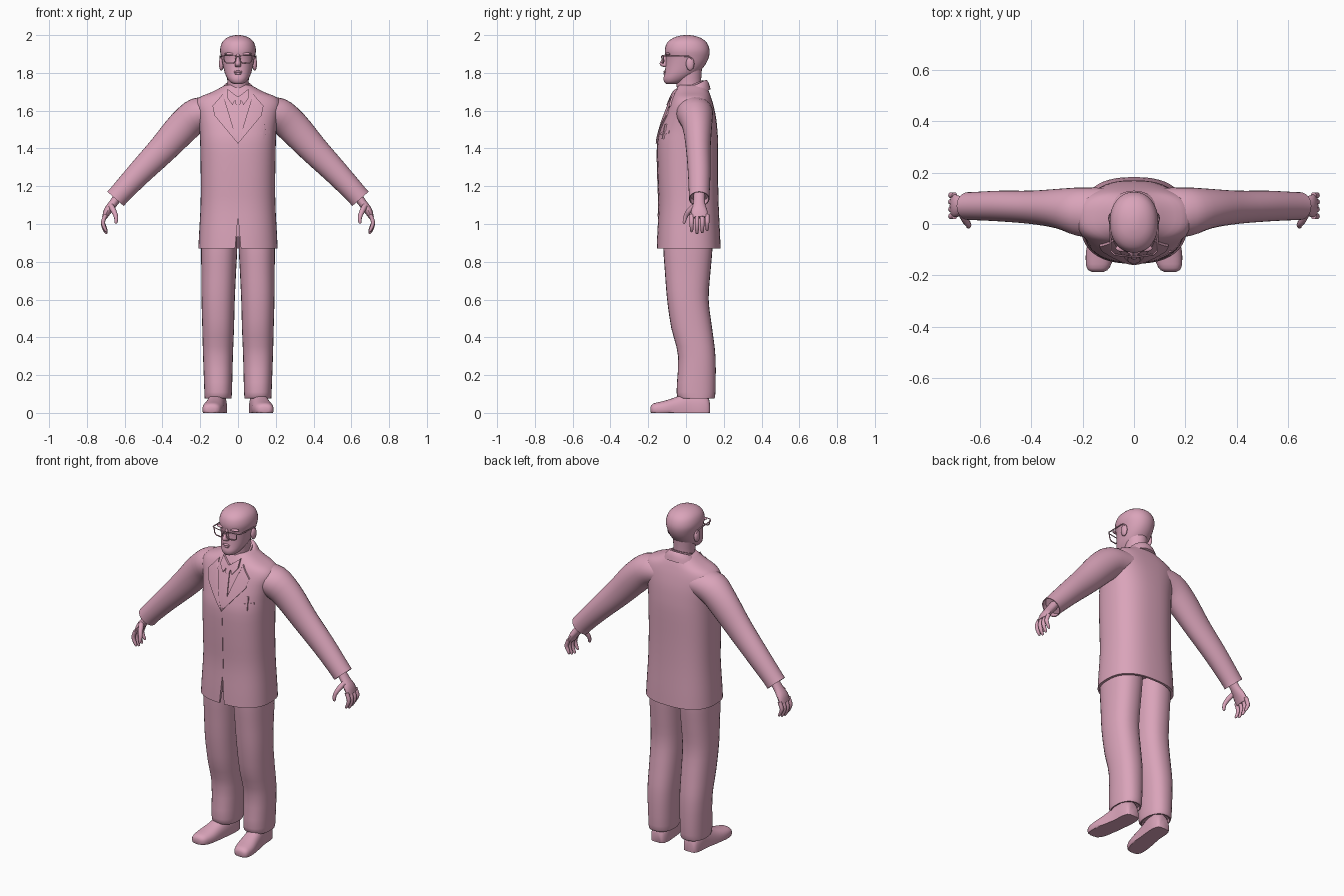
import bpy, bmesh, math
from mathutils import Vector
from mathutils.bvhtree import BVHTree

if "Cube" in bpy.data.objects:
    bpy.data.objects.remove(bpy.data.objects["Cube"])

pink = bpy.data.materials.new("dusty pink")
pink.diffuse_color = (0.70, 0.37, 0.49, 1)
pink.use_nodes = True
pink.node_tree.nodes["Principled BSDF"].inputs["Base Color"].default_value = pink.diffuse_color


def finish(name, bm, mirror=False):
    bmesh.ops.recalc_face_normals(bm, faces=bm.faces)
    me = bpy.data.meshes.new(name)
    bm.to_mesh(me)
    bm.free()
    me.materials.append(pink)
    ob = bpy.data.objects.new(name, me)
    bpy.context.collection.objects.link(ob)
    if mirror:
        ob.modifiers.new("mirror", 'MIRROR').use_mirror_merge = False
    return ob


def stack(rows, tilt=0):
    """Horizontal rings from (z, front y, back y, half width, centre x)."""
    out = []
    for z, f, b, rx, *cx in rows:
        ry = (b - f) / 2
        out.append((Vector((cx[0] if cx else 0, (f + b) / 2, z)),
                    Vector((rx, 0, 0)), Vector((0, ry, tilt * ry))))
    return out


def path(rows):
    """Rings square to a path from (x, y, z, radius across, radius along y)."""
    pts = [Vector(r[:3]) for r in rows]
    out = []
    for i, r in enumerate(rows):
        t = (pts[min(i + 1, len(pts) - 1)] - pts[max(i - 1, 0)]).normalized()
        u = Vector((0, 1, 0)).cross(t).normalized()
        out.append((pts[i], u * r[3], t.cross(u) * r[4]))
    return out


def smooth(a, b, c, d, t):
    return 0.5 * (2 * b + (c - a) * t + (2 * a - 5 * b + 4 * c - d) * t * t
                  + (3 * b - a - 3 * c + d) * t ** 3)


def loft(name, st, n=28, power=2, steps=3, recess=0, mirror=False, floor=None):
    """Skin over the rings; recess hollows the first end like a cloth hem."""
    rings = []
    for i in range(len(st) - 1):
        q = [st[max(i - 1, 0)], st[i], st[i + 1], st[min(i + 2, len(st) - 1)]]
        for k in range(steps):
            rings.append([smooth(q[0][j], q[1][j], q[2][j], q[3][j], k / steps) for j in range(3)])
    rings.append(st[-1])
    if recess:
        c, u, v = st[0]
        d = (st[1][0] - c).normalized() * recess
        rings = [(c + d, u * .9, v * .9), (c, u * .92, v * .92)] + rings
    bm = bmesh.new()
    loops = []
    for c, u, v in rings:
        loop = []
        for k in range(n):
            a = 2 * math.pi * k / n
            x, y = (math.copysign(abs(w) ** (2 / power), w) for w in (math.cos(a), math.sin(a)))
            p = c + u * x + v * y
            if floor is not None:
                p.z = max(p.z, floor)
            loop.append(bm.verts.new(p))
        loops.append(loop)
    for a, b in zip(loops, loops[1:]):
        for k in range(n):
            bm.faces.new((a[k], a[(k + 1) % n], b[(k + 1) % n], b[k]))
    bm.faces.new(loops[0])
    bm.faces.new(loops[-1])
    return finish(name, bm, mirror)


def ball(name, loc, size, mirror=False):
    bm = bmesh.new()
    bmesh.ops.create_uvsphere(bm, u_segments=16, v_segments=10, radius=1)
    for v in bm.verts:
        v.co = Vector([a * s + l for a, s, l in zip(v.co, size, loc)])
    return finish(name, bm, mirror)


# jacket body
jacket = loft("jacket", stack([
    (.87, -.155, .183, .21), (.95, -.152, .18, .206), (1.1, -.145, .173, .198),
    (1.25, -.15, .17, .197), (1.42, -.152, .17, .2), (1.5, -.137, .166, .204),
    (1.57, -.115, .158, .215), (1.63, -.092, .145, .228), (1.67, -.075, .133, .205),
    (1.70, -.06, .122, .135), (1.735, -.04, .105, .07)]), n=48, power=2.5, recess=.06)
tree = BVHTree.FromPolygons([v.co for v in jacket.data.vertices],
                            [p.vertices for p in jacket.data.polygons])


def plate(name, outline, lift, mirror=True):
    """Flat (x, z) outline laid on the front of the jacket."""
    bm = bmesh.new()
    bm.faces.new([bm.verts.new((x, 0, z)) for x, z in outline])
    bmesh.ops.triangulate(bm, faces=bm.faces)
    bmesh.ops.subdivide_edges(bm, edges=bm.edges, cuts=5, use_grid_fill=True)
    for v in bm.verts:
        hit = tree.ray_cast(Vector((v.co.x, -1, v.co.z)), Vector((0, 1, 0)))[0]
        hit = hit or tree.find_nearest(v.co)[0]
        v.co.y = hit.y + .004
    top = bmesh.ops.extrude_face_region(bm, geom=bm.faces[:])["geom"]
    for v in top:
        if isinstance(v, bmesh.types.BMVert):
            v.co.y -= lift + .004
    return finish(name, bm, mirror)


# lapels, shirt collar, tie, front seam and pocket details
plate("lapel", [(.0, 1.425), (.062, 1.56), (.08, 1.69), (.1, 1.665), (.135, 1.625),
                (.112, 1.615), (.125, 1.575)], .009)
plate("shirt_collar", [(.004, 1.675), (.03, 1.63), (.058, 1.67), (.055, 1.715)], .012)
plate("tie_knot", [(-.018, 1.675), (.018, 1.675), (.011, 1.63), (-.011, 1.63)], .012, False)
plate("tie", [(-.01, 1.63), (.01, 1.63), (.026, 1.5), (0, 1.43), (-.026, 1.5)], .006, False)
plate("front_seam", [(-.003, 1.43), (.004, 1.43), (.004, 1.04), (-.003, 1.04)], .003, False)
plate("breast_pocket", [(.1, 1.47), (.17, 1.48), (.17, 1.495), (.1, 1.485)], .003, False)
plate("pocket_pen", [(.136, 1.45), (.145, 1.45), (.145, 1.53), (.136, 1.53)], .008, False)

# small opening at the front of the hem
bm = bmesh.new()
face = bm.faces.new([bm.verts.new(p) for p in ((-.017, -.3, .85), (.017, -.3, .85), (0, -.3, 1.04))])
ext = bmesh.ops.extrude_face_region(bm, geom=[face])["geom"]
bmesh.ops.translate(bm, verts=[g for g in ext if isinstance(g, bmesh.types.BMVert)], vec=(0, .165, 0))
cutter = finish("hem_cutter", bm)
cutter.hide_render = True
cutter.hide_set(True)
cut = jacket.modifiers.new("hem", 'BOOLEAN')
cut.operation, cut.object = 'DIFFERENCE', cutter

# jacket collar, higher at the back
loft("jacket_collar", stack([(1.66, -.095, .13, .118), (1.695, -.075, .122, .1),
                             (1.72, -.052, .112, .08), (1.727, -.045, .105, .072)], .48))
loft("shirt_band", stack([(1.68, -.06, .1, .07), (1.735, -.05, .092, .063)], .4), recess=0)

# sleeves, from cuff to shoulder
loft("sleeve", path([
    (.648, .07, 1.133, .058, .054), (.62, .07, 1.165, .058, .055), (.52, .07, 1.272, .066, .06),
    (.40, .065, 1.395, .077, .065), (.29, .06, 1.515, .088, .078),
    (.21, .048, 1.58, .09, .095), (.10, .04, 1.60, .075, .1)]), recess=.03, mirror=True)

# hands
loft("palm", path([(.62, .07, 1.165, .024, .03), (.66, .07, 1.11, .023, .031),
                   (.69, .07, 1.07, .021, .043), (.706, .072, 1.035, .014, .044)]),
     n=16, mirror=True)
for i, (y, drop) in enumerate(((.03, .005), (.058, -.005), (.086, 0), (.112, .012))):
    loft("finger_%d" % (i + 1), path([
        (.7, y, 1.05, .011, .012), (.714, y, 1.015, .011, .012),
        (.711, y, .985 + drop, .010, .011), (.698, y, .958 + drop, .007, .008),
        (.694, y, .953 + drop, .003, .003)]), n=10, steps=2, mirror=True)
loft("thumb", path([(.672, .045, 1.095, .015, .016), (.656, .012, 1.065, .014, .014),
                    (.645, -.004, 1.035, .011, .011), (.646, -.01, 1.008, .008, .008),
                    (.647, -.011, 1.002, .003, .003)]), n=10, steps=2, mirror=True)

# trouser legs and shoes
loft("trouser_leg", stack([
    (.075, -.035, .148, .07, .106), (.11, -.05, .156, .073, .105), (.3, -.042, .156, .079, .106),
    (.45, -.078, .138, .084, .105), (.6, -.1, .12, .088, .105), (.75, -.112, .13, .092, .102),
    (.87, -.12, .14, .096, .1), (1.0, -.12, .14, .096, .1)]), power=2.3, recess=.02, mirror=True)
shoe = [(.142, -.187, .032, .022), (.14, -.172, .05, .044), (.132, -.115, .064, .056),
        (.122, -.05, .085, .053), (.112, .02, .115, .05), (.108, .08, .115, .05),
        (.108, .115, .09, .042), (.108, .127, .05, .03)]
loft("shoe", [(Vector((x, y, .018)), Vector((r, 0, 0)), Vector((0, 0, top - .018)))
              for x, y, top, r in shoe], power=2.4, floor=0, mirror=True)

# neck and head
loft("neck", stack([(1.66, -.045, .09, .062), (1.74, -.05, .08, .056), (1.83, -.06, .085, .062)]))
loft("head", stack([
    (1.742, -.105, -.05, .022), (1.75, -.114, -.02, .04), (1.77, -.119, .02, .056),
    (1.80, -.113, .065, .07), (1.84, -.108, .1, .08), (1.88, -.107, .12, .088),
    (1.92, -.112, .125, .095), (1.96, -.1, .11, .085), (1.985, -.068, .078, .06),
    (1.997, -.03, .04, .028), (2.0, -.003, .012, .007)]), n=32, power=2.15)
loft("nose", stack([(1.832, -.122, -.09, .012), (1.84, -.137, -.09, .017),
                    (1.855, -.139, -.09, .015), (1.875, -.124, -.09, .01),
                    (1.9, -.112, -.09, .009)]), n=14)
ball("upper_lip", (0, -.112, 1.806), (.024, .008, .006))
ball("lower_lip", (0, -.112, 1.796), (.02, .008, .006))
ball("brow", (.042, -.095, 1.9), (.03, .014, .008), True)
ball("ear", (.088, .022, 1.848), (.013, .022, .036), True)


# glasses made of thin rods
def rod(name, pts, cyclic=False):
    cu = bpy.data.curves.new(name, 'CURVE')
    cu.dimensions, cu.bevel_depth, cu.bevel_resolution = '3D', .0035, 1
    cu.use_fill_caps = True
    sp = cu.splines.new('POLY')
    sp.points.add(len(pts) - 1)
    for p, co in zip(sp.points, pts):
        p.co = (*co, 1)
    sp.use_cyclic_u = cyclic
    cu.materials.append(pink)
    bpy.context.collection.objects.link(bpy.data.objects.new(name, cu))


for s, side in ((1, "left"), (-1, "right")):
    rod(side + "_rim", [(s * .01, -.128, 1.89), (s * .075, -.12, 1.893), (s * .072, -.118, 1.862),
                        (s * .06, -.12, 1.852), (s * .024, -.125, 1.852), (s * .014, -.127, 1.862)], True)
    rod(side + "_temple", [(s * .075, -.12, 1.89), (s * .09, -.105, 1.89),
                           (s * .095, .015, 1.888), (s * .093, .035, 1.87)])
rod("glasses_bridge", [(-.012, -.128, 1.886), (.012, -.128, 1.886)])

# smooth shading with crisp edges
meshes = [o for o in bpy.context.collection.objects if o.type == 'MESH' and o is not cutter]
for o in meshes:
    o.select_set(True)
bpy.context.view_layer.objects.active = jacket
bpy.ops.object.shade_smooth_by_angle(angle=math.radians(40))
